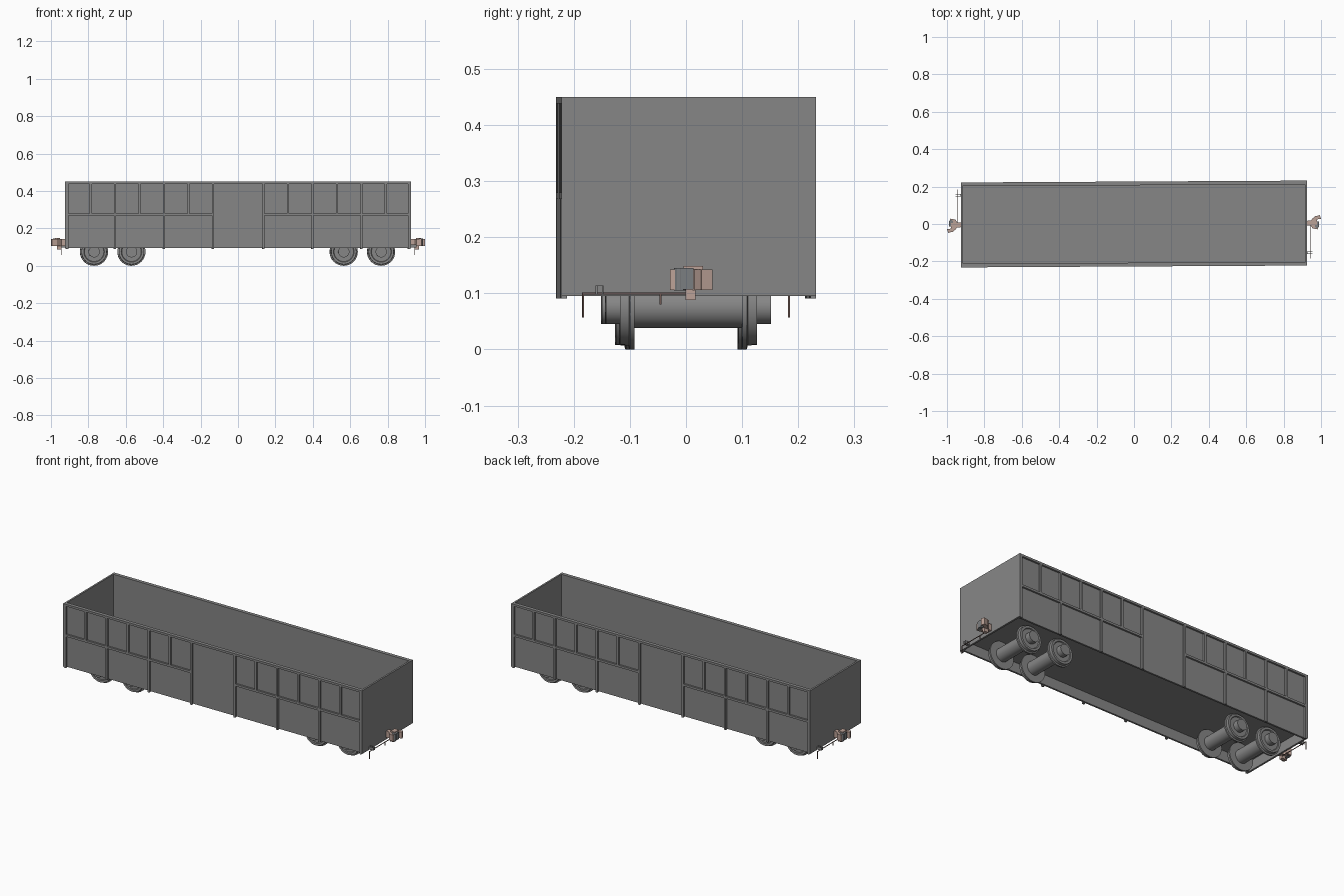
import bpy, bmesh, math
from mathutils import Matrix, Vector

old = bpy.data.objects.get("Cube")
if old:
    bpy.data.objects.remove(old, do_unlink=True)

YAW = 0.0054  # the wagon stands very slightly turned


def material(name, rgb):
    m = bpy.data.materials.new(name)
    m.use_nodes = True
    col = (*rgb, 1)
    m.diffuse_color = col
    m.node_tree.nodes["Principled BSDF"].inputs["Base Color"].default_value = col
    return m


GREY = material("wagon grey", (0.24, 0.24, 0.24))
PINK = material("coupler pink brown", (0.50, 0.36, 0.31))
STEEL = material("knuckle steel", (0.20, 0.21, 0.22))
DARK = material("lever brown", (0.16, 0.10, 0.085))


def finish(name, bm, mat, smooth=False):
    bmesh.ops.recalc_face_normals(bm, faces=bm.faces)
    me = bpy.data.meshes.new(name)
    bm.to_mesh(me)
    bm.free()
    me.materials.append(mat)
    ob = bpy.data.objects.new(name, me)
    bpy.context.collection.objects.link(ob)
    ob.rotation_euler.z = YAW
    if smooth:
        bpy.ops.object.select_all(action='DESELECT')
        ob.select_set(True)
        bpy.context.view_layer.objects.active = ob
        bpy.ops.object.shade_smooth_by_angle(angle=math.radians(35))
    return ob


def box(bm, x0, x1, y0, y1, z0, z1):
    c = Vector((x0 + x1, y0 + y1, z0 + z1)) / 2
    s = Matrix.Diagonal((abs(x1 - x0), abs(y1 - y0), abs(z1 - z0), 1))
    bmesh.ops.create_cube(bm, size=1, matrix=Matrix.Translation(c) @ s)


def boxes(name, items, mat):
    bm = bmesh.new()
    for b in items:
        box(bm, *b)
    return finish(name, bm, mat)


def half_turn(bm):
    # repeat the part at the opposite end, turned by 180 degrees
    geo = bm.verts[:] + bm.edges[:] + bm.faces[:]
    dup = bmesh.ops.duplicate(bm, geom=geo)["geom"]
    vs = [g for g in dup if isinstance(g, bmesh.types.BMVert)]
    bmesh.ops.rotate(bm, verts=vs, cent=(0, 0, 0), matrix=Matrix.Rotation(math.pi, 3, 'Z'))


L, W = 0.925, 0.227          # half length, half width over ribs
SKIN, INNER = 0.217, 0.207   # outer and inner faces of the side sheet
BOT, TOP = 0.095, 0.45

# floor and end walls
boxes("floor", [(-L + 0.01, L - 0.01, -INNER, INNER, 0.15, 0.16)], GREY)
boxes("end_walls", [(s * (L - 0.01), s * L, -W, W, BOT, TOP) for s in (-1, 1)], GREY)

# sides: sheet, rails, full-height posts and short upper posts
for s, side in ((-1, "front"), (1, "back")):
    boxes(side + "_side_sheet", [(-L + 0.01, L - 0.01, s * INNER, s * SKIN, BOT, TOP)], GREY)
    rails = [(-L + 0.01, L - 0.01, s * SKIN, s * W, 0.438, TOP)]
    posts, short = [], []
    for m in (-1, 1):
        rails.append((m * 0.135, m * (L - 0.01), s * SKIN, s * W, 0.268, 0.28))
        for x in (0.135, 0.397, 0.659, 0.914):
            posts.append((m * x - 0.006, m * x + 0.006, s * SKIN, s * W, BOT - 0.004, 0.438))
        for x in (0.266, 0.528, 0.789):
            short.append((m * x - 0.006, m * x + 0.006, s * SKIN, s * W, 0.28, 0.438))
    boxes(side + "_rails", rails, GREY)
    boxes(side + "_posts", posts, GREY)
    boxes(side + "_upper_posts", short, GREY)

# wheelsets: one turned profile (radius, y) spun around the axle
HALF = [(0.037, 0.0), (0.037, 0.096), (0.075, 0.096), (0.075, 0.104), (0.068, 0.106),
        (0.067, 0.122), (0.055, 0.122), (0.052, 0.117), (0.030, 0.117),
        (0.030, 0.147), (0.0, 0.147)]
PROFILE = [(r, -y) for r, y in HALF[:0:-1]] + HALF[1:]
for i, x in enumerate((-0.77, -0.57, 0.565, 0.765)):
    bm = bmesh.new()
    vs = [bm.verts.new((x + r, y, 0.075)) for r, y in PROFILE]
    es = [bm.edges.new(p) for p in zip(vs, vs[1:])]
    bmesh.ops.spin(bm, geom=vs + es, cent=(x, 0, 0.075), axis=(0, 1, 0),
                   angle=math.tau, steps=32, use_duplicate=False)
    bmesh.ops.remove_doubles(bm, verts=bm.verts, dist=1e-5)
    finish("wheelset_%d" % (i + 1), bm, GREY, smooth=True)

# coupler heads: plan outline pulled upward, with shank plate and top lug
OUTLINE = [(0.92, -0.012), (0.945, -0.012), (0.953, -0.028), (0.982, -0.034),
           (0.985, -0.022), (0.967, -0.012), (0.965, 0.01), (0.984, 0.02), (1.0, 0.022),
           (0.994, 0.042), (0.968, 0.036), (0.945, 0.013), (0.92, 0.012)]
bm = bmesh.new()
face = bm.faces.new([bm.verts.new((x, y, 0.106)) for x, y in OUTLINE])
ext = bmesh.ops.extrude_face_region(bm, geom=[face])["geom"]
bmesh.ops.translate(bm, vec=(0, 0, 0.036),
                    verts=[g for g in ext if isinstance(g, bmesh.types.BMVert)])
box(bm, 0.952, 0.978, -0.01, 0.025, 0.142, 0.149)
box(bm, 0.945, 0.968, -0.006, 0.012, 0.088, 0.106)
half_turn(bm)
finish("coupler_heads", bm, PINK)

# pivoting knuckles
bm = bmesh.new()
bmesh.ops.create_cone(bm, cap_ends=True, segments=12, radius1=0.011, radius2=0.011,
                      depth=0.04, matrix=Matrix.Translation((0.978, -0.016, 0.125)))
box(bm, 0.972, 0.99, -0.014, 0.008, 0.107, 0.145)
half_turn(bm)
finish("coupler_knuckles", bm, STEEL)

# uncoupling levers with drooping handle and hanger bracket
bm = bmesh.new()
box(bm, 0.943, 0.946, -0.19, -0.005, 0.098, 0.101)
box(bm, 0.943, 0.946, -0.19, -0.187, 0.057, 0.101)
box(bm, 0.943, 0.946, -0.052, -0.049, 0.08, 0.101)
half_turn(bm)
finish("uncoupling_levers", bm, DARK)

bm = bmesh.new()
for y in (-0.166, -0.155):
    box(bm, 0.92, 0.954, y, y + 0.003, 0.098, 0.114)
box(bm, 0.92, 0.928, -0.166, -0.152, 0.098, 0.114)
half_turn(bm)
finish("lever_brackets", bm, GREY)
